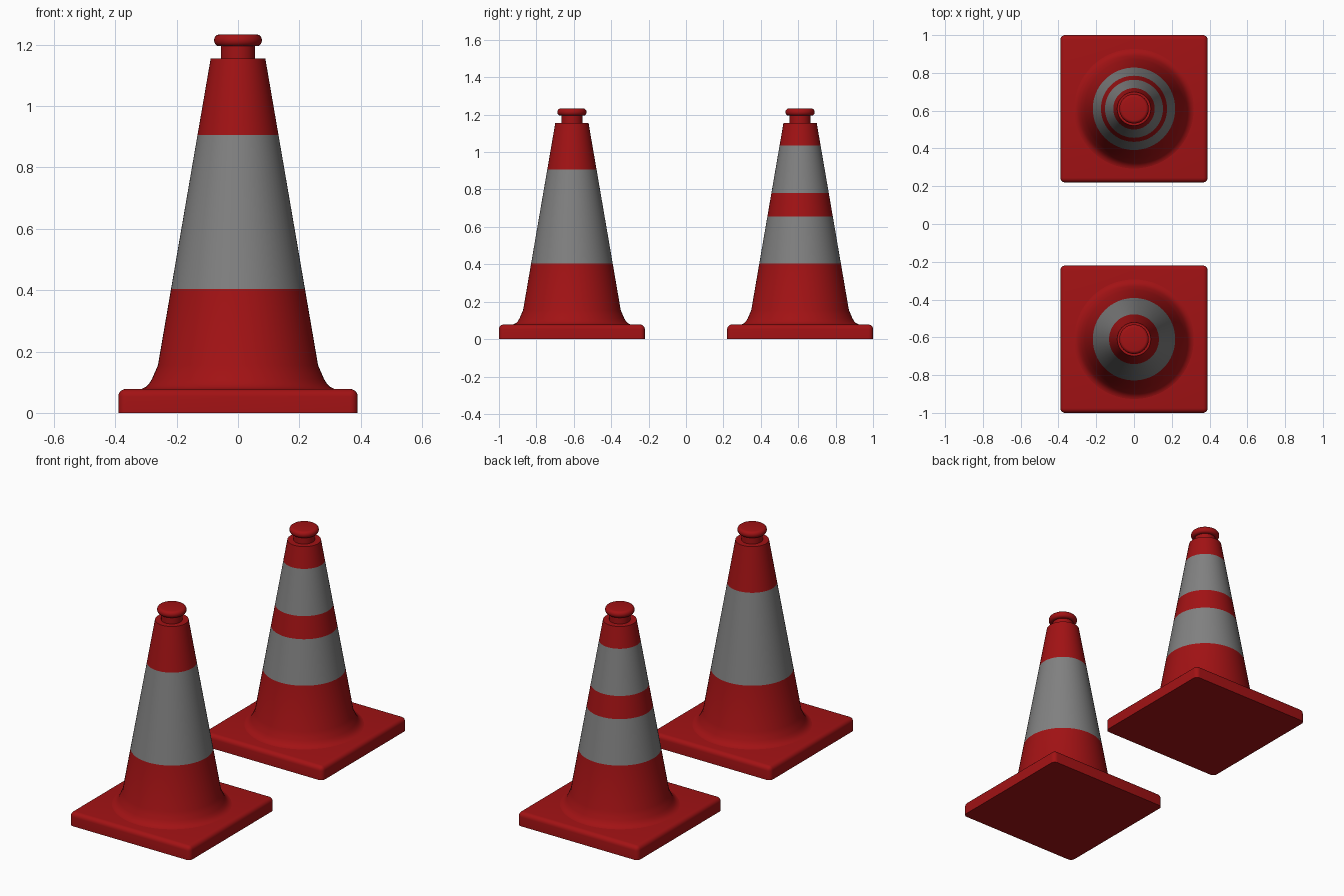
import bpy, bmesh, math

if "Cube" in bpy.data.objects:
    bpy.data.objects.remove(bpy.data.objects["Cube"])

SEGMENTS = 64


def make_material(name, color):
    mat = bpy.data.materials.new(name)
    mat.diffuse_color = (*color, 1.0)
    mat.use_nodes = True
    mat.node_tree.nodes["Principled BSDF"].inputs["Base Color"].default_value = mat.diffuse_color
    return mat


RED = make_material("cone red", (0.36, 0.006, 0.007))
GREY = make_material("reflective grey", (0.22, 0.22, 0.22))


def finish(bm, name, y, mats):
    bmesh.ops.recalc_face_normals(bm, faces=bm.faces[:])
    mesh = bpy.data.meshes.new(name)
    bm.to_mesh(mesh)
    bm.free()
    for mat in mats:
        mesh.materials.append(mat)
    obj = bpy.data.objects.new(name, mesh)
    obj.location.y = y
    bpy.context.collection.objects.link(obj)
    bpy.ops.object.select_all(action='DESELECT')
    obj.select_set(True)
    bpy.context.view_layer.objects.active = obj
    bpy.ops.object.shade_smooth_by_angle(angle=math.radians(35))
    return obj


def lathe(name, profile, y, stripes=()):
    """Revolve (radius, z) points about z; faces inside a stripe become grey."""
    bm = bmesh.new()
    rings = []
    for r, z in profile:
        if r == 0:
            rings.append([bm.verts.new((0, 0, z))] * SEGMENTS)
        else:
            angles = [2 * math.pi * i / SEGMENTS for i in range(SEGMENTS)]
            rings.append([bm.verts.new((r * math.cos(a), r * math.sin(a), z)) for a in angles])
    for low, high in zip(rings, rings[1:]):
        for i in range(SEGMENTS):
            j = (i + 1) % SEGMENTS
            corners = list(dict.fromkeys((low[i], low[j], high[j], high[i])))
            face = bm.faces.new(corners)
            mid = sum(v.co.z for v in corners) / len(corners)
            face.material_index = int(any(a < mid < b for a, b in stripes))
    return finish(bm, name, y, [RED, GREY] if stripes else [RED])


def base_plate(name, y):
    """Square plate with rounded corners and upper edge, flat underneath."""
    bm = bmesh.new()
    bmesh.ops.create_cube(bm, size=1)
    for v in bm.verts:
        v.co = (v.co.x * 0.78, v.co.y * 0.78, (v.co.z + 0.5) * 0.078)
    edges = [e for e in bm.edges if max(v.co.z for v in e.verts) > 0.01]
    bmesh.ops.bevel(bm, geom=edges, offset=0.025, segments=5, profile=0.5, affect='EDGES')
    return finish(bm, name, y, [RED])


def traffic_cone(label, y, stripes):
    base_plate(label + "_base", y)
    # flared foot, then a straight taper with a ring at every stripe edge
    heights = sorted(z for s in stripes for z in s)
    body = [(0.325, 0.076), (0.312, 0.079), (0.300, 0.085), (0.289, 0.096),
            (0.280, 0.111), (0.271, 0.132), (0.261, 0.155)]
    body += [(0.261 - 0.172 * (z - 0.155), z) for z in heights]
    body += [(0.089, 1.155), (0.05, 1.155)]
    lathe(label + "_body", body, y, stripes)
    # neck and rounded cap
    cap = [(0.056, 1.15), (0.056, 1.195), (0.068, 1.195)]
    for i in range(9):
        a = math.pi * (i / 8 - 0.5)
        cap.append((0.062 + 0.016 * math.cos(a), 1.214 + 0.019 * math.sin(a)))
    cap[2] = (0.058, 1.195)
    cap.append((0, 1.233))
    lathe(label + "_grip", cap, y)


traffic_cone("single_stripe_cone", -0.61, [(0.404, 0.906)])
traffic_cone("double_stripe_cone", 0.61, [(0.404, 0.655), (0.78, 1.035)])
